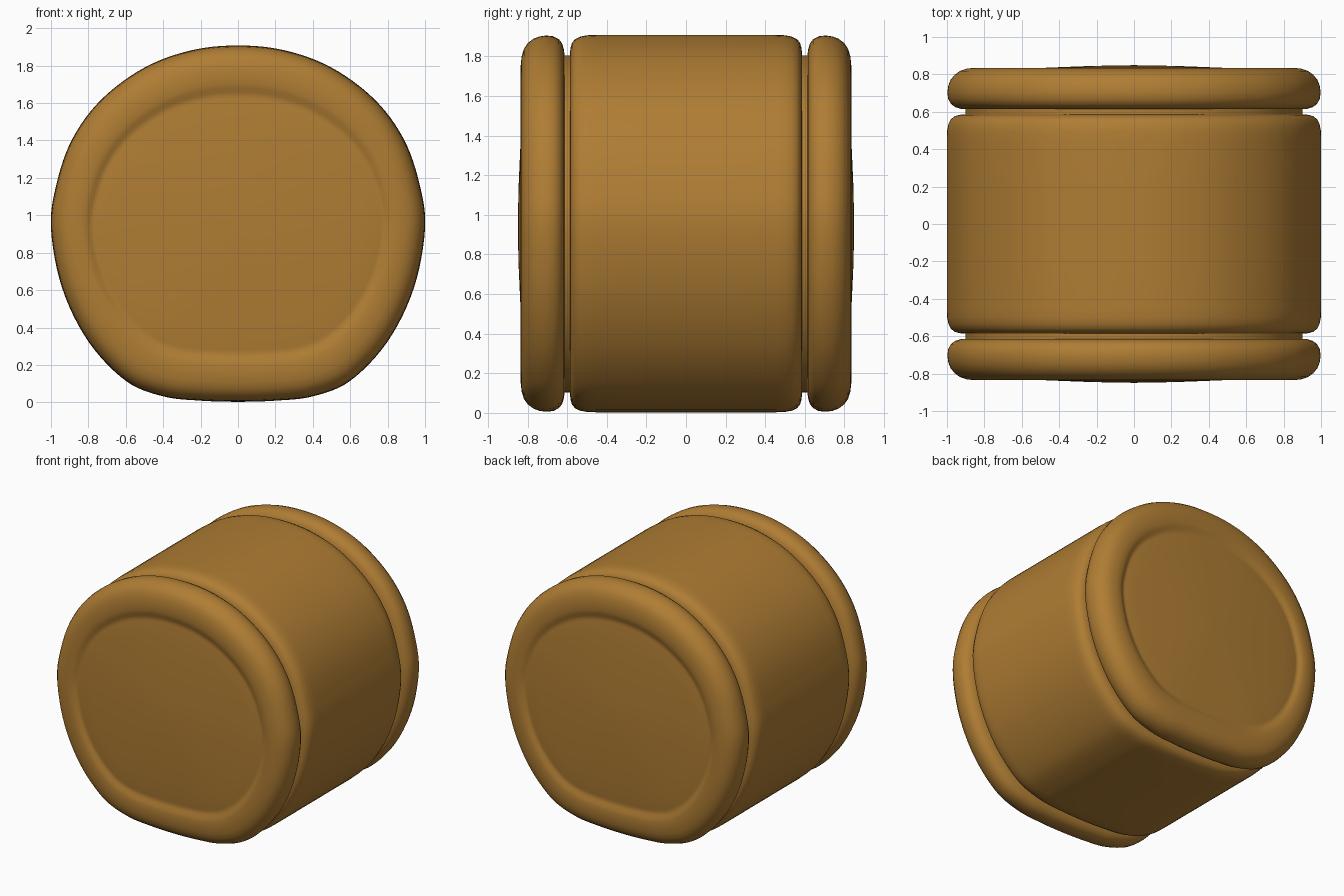
import bpy, bmesh

if "Cube" in bpy.data.objects:
    bpy.data.objects.remove(bpy.data.objects["Cube"])

# One flat colour
mat = bpy.data.materials.new("ochre brown")
mat.diffuse_color = (0.43, 0.205, 0.034, 1)
mat.use_nodes = True
mat.node_tree.nodes["Principled BSDF"].inputs["Base Color"].default_value = mat.diffuse_color

CZ = 0.94   # centre height of the cross-section

# Half outline of the flattened-bottom round cross-section (x, z)
half = [(0, 0.003), (0.2, 0.009), (0.4, 0.032), (0.6, 0.115), (0.8, 0.325),
        (0.94, 0.61), (1.0, 0.93), (0.97, 1.17), (0.885, 1.41), (0.73, 1.62),
        (0.5, 1.79), (0.25, 1.882), (0, 1.908)]
ctrl = half + [(-x, z) for x, z in half[-2:0:-1]]


def spline(points, steps):
    """Closed Catmull-Rom curve through the points."""
    out, n = [], len(points)
    for i in range(n):
        p0, p1, p2, p3 = (points[(i + k) % n] for k in (-1, 0, 1, 2))
        for s in range(steps):
            t = s / steps
            out.append(tuple(
                0.5 * (2 * b + (c - a) * t + (2 * a - 5 * b + 4 * c - d) * t * t
                       + (3 * b - a - 3 * c + d) * t ** 3)
                for a, b, c, d in zip(p0, p1, p2, p3)))
    return out


outline = spline(ctrl, 6)


def loft(name, profile, close_end=None):
    """Skin rings given as (y, inset, shrink); optionally close with a centre point."""
    bm = bmesh.new()
    rings = []
    for y, inset, shrink in profile:
        sx = (1 - inset) * shrink
        sz = (1 - inset * (1 + 1.4 * max(inset - 0.05, 0))) * shrink
        rings.append([bm.verts.new((x * sx, y, CZ + (z - CZ) * sz))
                      for x, z in outline])
    n = len(outline)
    for a, b in zip(rings, rings[1:]):
        for i in range(n):
            j = (i + 1) % n
            bm.faces.new((a[i], a[j], b[j], b[i]))
    if close_end is not None:
        c = bm.verts.new((0, close_end, CZ))
        for i in range(n):
            bm.faces.new((rings[-1][i], rings[-1][(i + 1) % n], c))
    bmesh.ops.recalc_face_normals(bm, faces=bm.faces)
    # Make sure the outer wall points outwards
    bm.normal_update()
    if sum(f.normal.x * f.calc_center_median().x * f.calc_area() for f in bm.faces) < 0:
        bmesh.ops.reverse_faces(bm, faces=bm.faces)
    me = bpy.data.meshes.new(name)
    bm.to_mesh(me)
    bm.free()
    me.materials.append(mat)
    ob = bpy.data.objects.new(name, me)
    bpy.context.collection.objects.link(ob)
    bpy.ops.object.select_all(action='DESELECT')
    ob.select_set(True)
    bpy.context.view_layer.objects.active = ob
    bpy.ops.object.shade_smooth_by_angle(angle=0.8)
    return ob


# Main drum with rounded shoulders and the narrow necks at both ends
shoulder = [(0.2, 0, 1), (0.45, 0, 1), (0.50, 0.002, 1), (0.535, 0.009, 1),
            (0.56, 0.022, 1), (0.576, 0.042, 1), (0.584, 0.07, 1),
            (0.585, 0.10, 1), (0.616, 0.10, 1)]
loft("drum_body", [(-y, i, s) for y, i, s in reversed(shoulder)] + shoulder)

# Rounded end caps with a shallow recess and gently domed panel
cap = [(0.614, 0.10, 1), (0.615, 0.078, 1), (0.625, 0.045, 1), (0.642, 0.022, 1),
       (0.67, 0.007, 1), (0.705, 0.003, 1), (0.74, 0.008, 1), (0.77, 0.02, 1),
       (0.798, 0.042, 1), (0.818, 0.07, 1), (0.83, 0.105, 1), (0.835, 0.145, 1),
       (0.834, 0.175, 1), (0.829, 0.195, 1), (0.819, 0.21, 1), (0.815, 0.225, 1),
       (0.817, 0.235, 1), (0.825, 0.235, 0.85), (0.836, 0.235, 0.6),
       (0.845, 0.235, 0.3), (0.848, 0.235, 0.1)]
for side, label in ((-1, "front_cap"), (1, "back_cap")):
    loft(label, [(side * y, i, s) for y, i, s in cap], side * 0.849)
